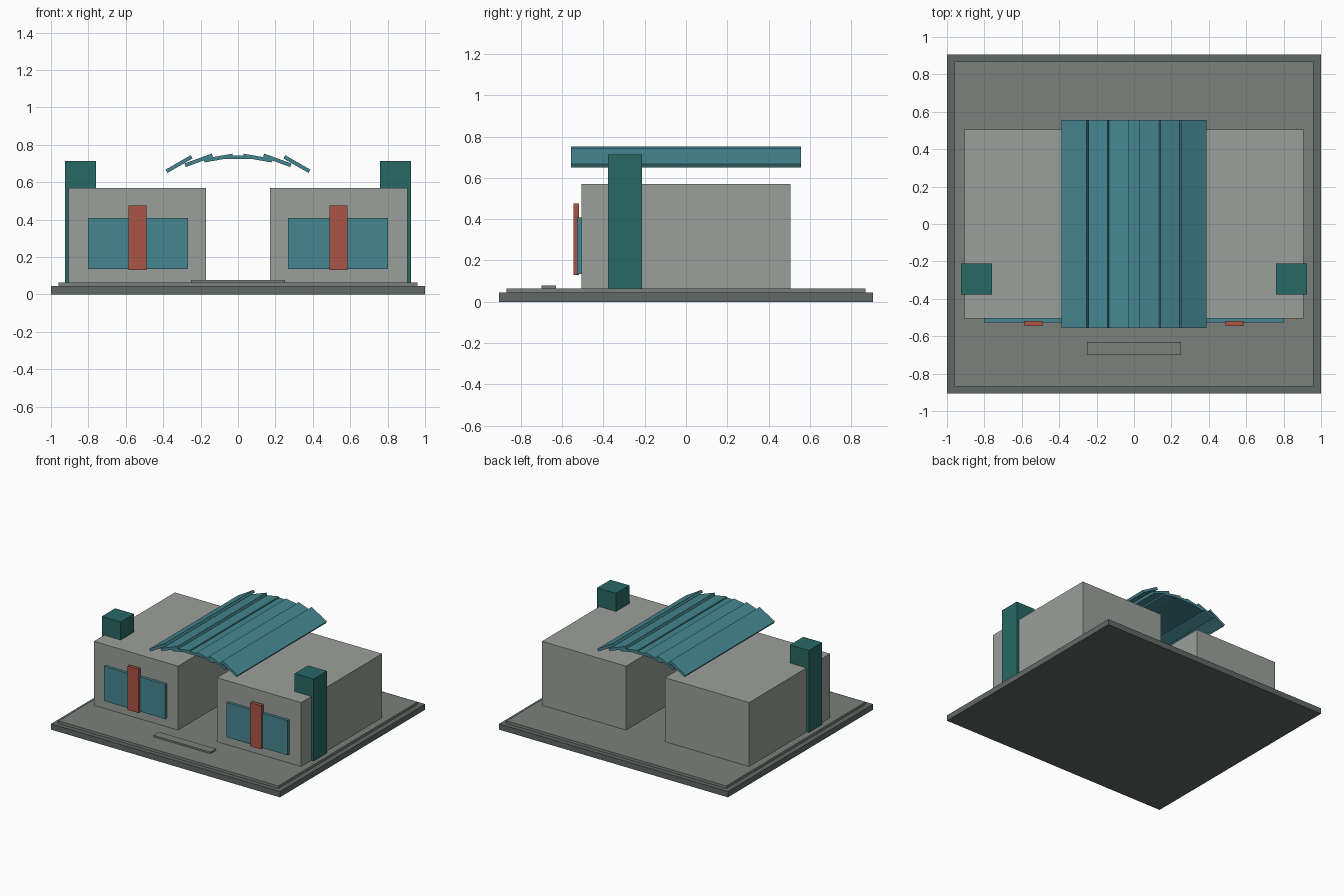
import bpy
from math import radians

if "Cube" in bpy.data.objects:
    bpy.data.objects.remove(bpy.data.objects["Cube"])


def material(name, rgb):
    m = bpy.data.materials.new(name)
    m.diffuse_color = (*rgb, 1)
    m.use_nodes = True
    m.node_tree.nodes["Principled BSDF"].inputs["Base Color"].default_value = m.diffuse_color
    return m


STONE = material("dark_stone", (0.12, 0.14, 0.13))
PAVING = material("paving", (0.2, 0.22, 0.2))
WALL = material("wall", (0.33, 0.35, 0.33))
GLASS = material("blue_teal", (0.06, 0.24, 0.28))
GREEN = material("deep_teal", (0.02, 0.14, 0.13))
RED = material("brick_red", (0.4, 0.09, 0.06))


def box(name, x, y, z, mat, tilt=0):
    """Box from (min, max) ranges, optionally tilted about its own y axis."""
    ranges = (x, y, z)
    bpy.ops.mesh.primitive_cube_add(size=1, location=[(a + b) / 2 for a, b in ranges])
    ob = bpy.context.object
    ob.name = name
    ob.scale = [b - a for a, b in ranges]
    ob.rotation_euler.y = tilt
    ob.data.materials.append(mat)
    return ob


def pair(name, x, y, z, mat):
    """Same box on the right and mirrored to the left."""
    box(name + "_right", x, y, z, mat)
    box(name + "_left", (-x[1], -x[0]), y, z, mat)


# Ground slabs and entrance step
box("base_slab", (-1, 1), (-0.905, 0.905), (0, 0.045), STONE)
box("paving_slab", (-0.96, 0.96), (-0.868, 0.868), (0.045, 0.065), PAVING)
box("entrance_step", (-0.25, 0.25), (-0.70, -0.63), (0, 0.078), PAVING)

# Twin halls with corner towers, windows and door piers
pair("hall", (0.17, 0.905), (-0.505, 0.505), (0.065, 0.57), WALL)
pair("corner_tower", (0.76, 0.925), (-0.378, -0.212), (0.065, 0.713), GREEN)
pair("window", (0.268, 0.803), (-0.527, -0.505), (0.135, 0.408), GLASS)
pair("window_pier", (0.488, 0.585), (-0.545, -0.518), (0.13, 0.475), RED)

# Arched canopy of seven overlapping tilted planks
HALF_W, HALF_T = 0.0775, 0.01
for i in range(-3, 4):
    x = 0.105 * i
    z = 0.733 - 0.004 * i * i
    box(f"canopy_plank_{i + 4}", (x - HALF_W, x + HALF_W), (-0.557, 0.557),
        (z - HALF_T, z + HALF_T), GLASS, radians(10 * i))
